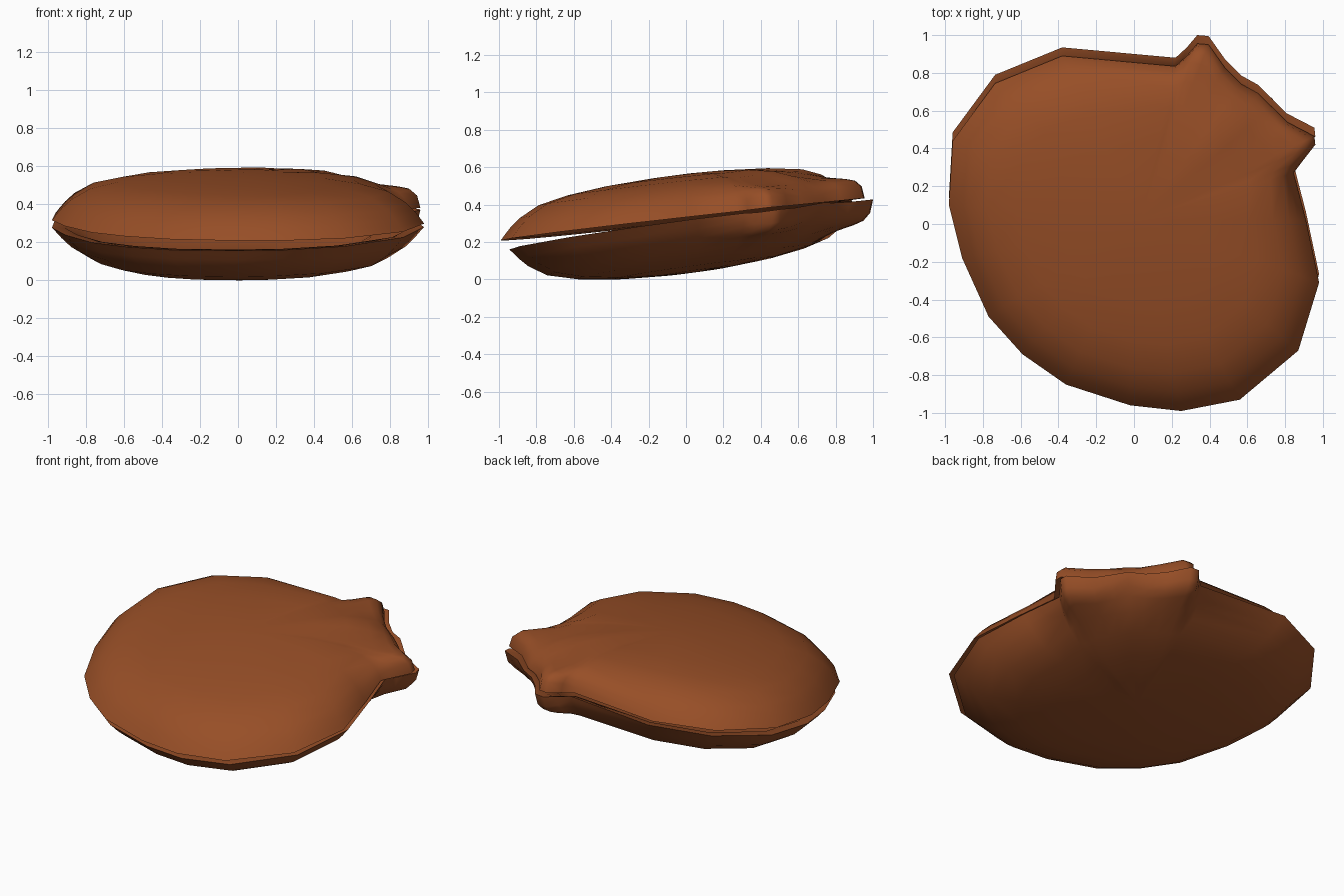
import bpy, bmesh, math

if "Cube" in bpy.data.objects:
    bpy.data.objects.remove(bpy.data.objects["Cube"])

# one flat colour for the whole shell
brown = bpy.data.materials.new("sienna brown")
brown.diffuse_color = (0.31, 0.077, 0.02, 1)
brown.use_nodes = True
brown.node_tree.nodes["Principled BSDF"].inputs["Base Color"].default_value = brown.diffuse_color

# rim outline seen from above: x, y, ear weight (1 = hinge ear, 0 = round body)
OUTLINE = [(-0.38, 0.89, 0), (0.22, 0.835, 0.3), (0.28, 0.89, 0.8), (0.335, 0.955, 1),
           (0.395, 0.95, 1), (0.48, 0.83, 0.9), (0.57, 0.74, 0.55), (0.66, 0.69, 0.15),
           (0.73, 0.62, 0.55), (0.81, 0.54, 0.9), (0.955, 0.465, 1), (0.96, 0.42, 1),
           (0.89, 0.33, 0.8), (0.845, 0.27, 0.3), (0.91, 0.02, 0), (0.98, -0.31, 0),
           (0.87, -0.67, 0), (0.56, -0.93, 0), (0.25, -0.99, 0), (-0.02, -0.96, 0),
           (-0.36, -0.85, 0), (-0.59, -0.69, 0), (-0.77, -0.49, 0), (-0.91, -0.18, 0),
           (-0.98, 0.10, 0), (-0.96, 0.44, 0), (-0.735, 0.745, 0)]

# outer dome: ring scale, height on the body, height at the ears
OUTER = [(0.985, 0.020, 0.065), (0.95, 0.062, 0.10), (0.90, 0.108, 0.115), (0.80, 0.165, 0.135),
         (0.65, 0.200, 0.185), (0.45, 0.225, 0.22), (0.2, 0.24, 0.24), (0, 0.245, 0.245)]
# inner face: flat lip, then the hollow
INNER = [(0.93, 0.006, 0.006), (0.87, 0.06, 0.03), (0.78, 0.12, 0.09),
         (0.65, 0.165, 0.15), (0.45, 0.195, 0.19), (0.2, 0.21, 0.21), (0, 0.215, 0.215)]
CX, CY = 0.03, 0.02


def valve(name, plane, side, dy, gain, power, drop):
    """One shell half: outer dome and inner hollow that share the rim."""
    bm = bmesh.new()
    n = len(OUTLINE)

    def point(x, y, h):
        return bm.verts.new((x, y + dy, plane[0] + plane[1] * x + plane[2] * (y + dy) + side * h))

    rim = [point(x, y, drop * w) for x, y, w in OUTLINE]
    for profile in (OUTER, INNER):
        prev = rim
        for s, body, ear in profile[:-1]:
            ring = []
            b = body * (body / 0.245) ** power * gain
            for x, y, w in OUTLINE:
                # towards the middle, the ears melt into a round outline
                r = math.hypot(x - CX, y - CY)
                t = min(1, (1 - s) / 0.35) if w > 0 else 0
                k = s * (1 - t + t * 0.95 / r)
                h = b * (1 - w) + ear * gain * w + drop * w * s
                ring.append(point(CX + (x - CX) * k, CY + (y - CY) * k, h))
            for i in range(n):
                j = (i + 1) % n
                bm.faces.new((prev[i], prev[j], ring[j], ring[i]))
            prev = ring
        tip = point(CX, CY, profile[-1][1] * gain)
        for i in range(n):
            bm.faces.new((prev[i], prev[(i + 1) % n], tip))
    bmesh.ops.recalc_face_normals(bm, faces=bm.faces)
    me = bpy.data.meshes.new(name)
    bm.to_mesh(me)
    bm.free()
    me.materials.append(brown)
    ob = bpy.data.objects.new(name, me)
    bpy.context.collection.objects.link(ob)
    bpy.context.view_layer.objects.active = ob
    ob.select_set(True)
    bpy.ops.object.shade_smooth_by_angle(angle=1.0)
    ob.select_set(False)
    return ob


# two halves, opening slightly away from the hinge
upper = valve("upper_shell", (0.33, 0.015, 0.115), 1, 0.0, 1.0, 0.0, 0.0)
lower = valve("lower_shell", (0.298, 0.032, 0.143), -1, 0.045, 1.05, 0.12, 0.015)

# rest the shell on the ground
low = min(v.co.z for v in lower.data.vertices)
for ob in (upper, lower):
    for v in ob.data.vertices:
        v.co.z -= low
